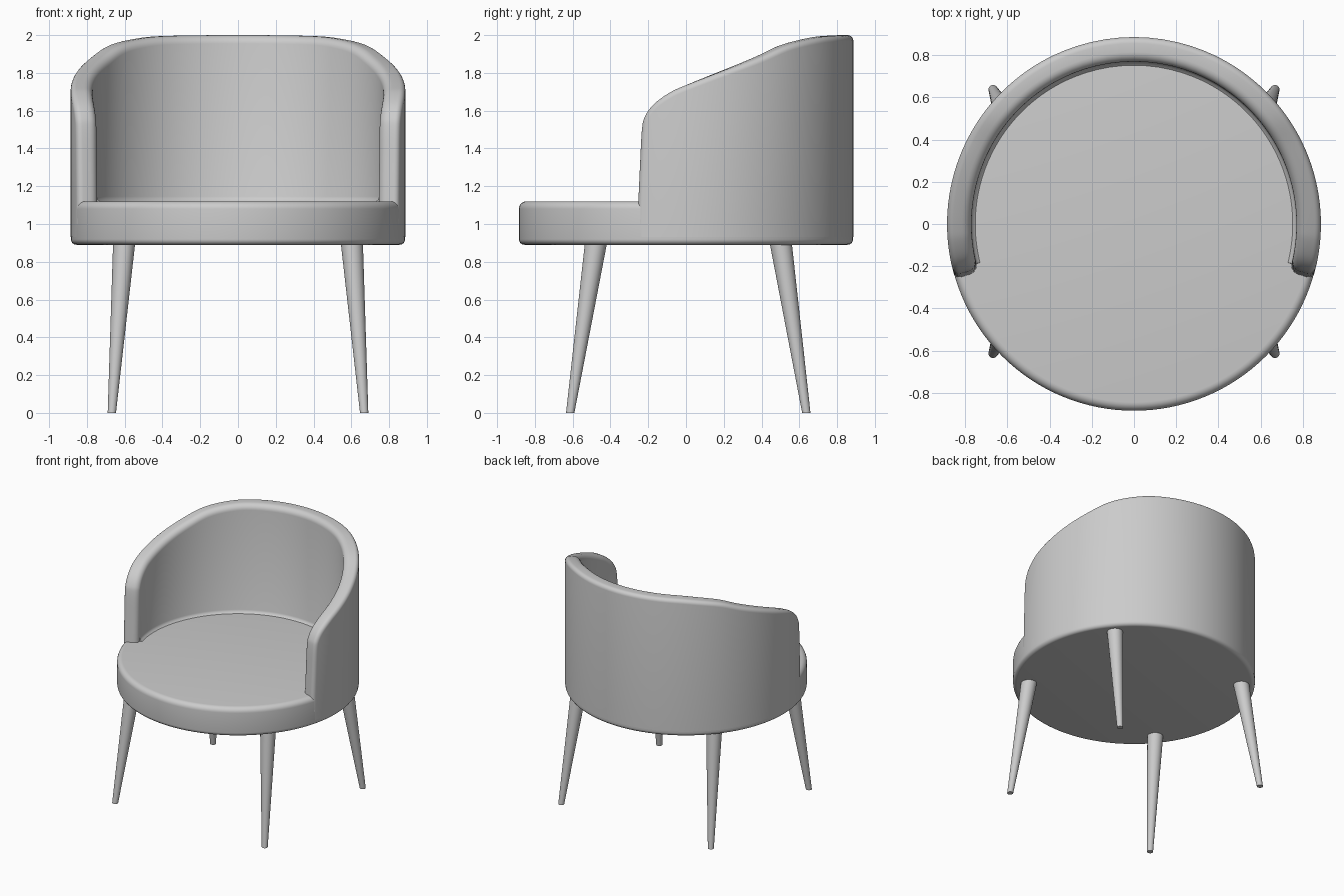
import bpy, bmesh
from math import sin, cos, pi, asin
from mathutils import Vector

if "Cube" in bpy.data.objects:
    bpy.data.objects.remove(bpy.data.objects["Cube"])

R = 0.885        # outer radius of seat and shell
R_IN = 0.77      # inner radius of shell


def finish(name, bm, angle=40):
    bmesh.ops.remove_doubles(bm, verts=bm.verts, dist=1e-5)
    bmesh.ops.recalc_face_normals(bm, faces=bm.faces)
    me = bpy.data.meshes.new(name)
    bm.to_mesh(me)
    bm.free()
    ob = bpy.data.objects.new(name, me)
    bpy.context.collection.objects.link(ob)
    bpy.ops.object.select_all(action='DESELECT')
    ob.select_set(True)
    bpy.context.view_layer.objects.active = ob
    bpy.ops.object.shade_smooth_by_angle(angle=angle * pi / 180)
    return ob


def arc(cx, cy, r, a0, a1, n=6):
    return [(cx + r * cos(a0 + (a1 - a0) * i / n), cy + r * sin(a0 + (a1 - a0) * i / n))
            for i in range(n + 1)]


def smooth_path(pts, n=6):
    # Catmull-Rom through the points
    out = []
    for i in range(len(pts) - 1):
        p0, p1, p2, p3 = (pts[max(i - 1, 0)], pts[i], pts[i + 1], pts[min(i + 2, len(pts) - 1)])
        for k in range(n):
            t = k / n
            out.append(0.5 * (2 * p1 + (p2 - p0) * t + (2 * p0 - 5 * p1 + 4 * p2 - p3) * t * t
                              + (3 * p1 - p0 - 3 * p2 + p3) * t ** 3))
    return out + [pts[-1]]


# Seat: round cushion turned from a profile
profile = [(0, 0.89)] + arc(R - 0.03, 0.92, 0.03, -pi / 2, 0) \
    + arc(R - 0.04, 1.08, 0.04, 0, pi / 2) + [(0, 1.12)]
bm = bmesh.new()
vs = [bm.verts.new((r, 0, z)) for r, z in profile]
es = [bm.edges.new(p) for p in zip(vs, vs[1:])]
bmesh.ops.spin(bm, geom=vs + es, cent=(0, 0, 0), axis=(0, 0, 1), angle=2 * pi, steps=128)
finish("seat", bm)

# Backrest: rounded rim swept along the side outline, with walls dropped to the seat
side = [(-0.264, 1.0), (-0.258, 1.15), (-0.25, 1.32), (-0.24, 1.5), (-0.223, 1.57),
        (-0.175, 1.635), (-0.09, 1.695), (0, 1.735), (0.2, 1.81), (0.4, 1.885),
        (0.55, 1.948), (0.7, 1.984), (0.8, 1.996), (R, 2.0)]
half = [Vector((R * asin(y / R), z)) for y, z in side]
full = half + [Vector((pi * R - p.x, p.y)) for p in reversed(half[:-1])]
path = smooth_path(full)
RO = R + 0.001
section = [(RO - r, d) for r, d in
           [(0.03 * (1 - cos(a)), 0.03 * (1 - sin(a))) for a in [i * pi / 12 for i in range(7)]]]
section += [(R_IN + 0.045 * (1 - sin(a)), 0.045 * (1 - cos(a)))
            for a in [i * pi / 12 for i in range(7)]]
bm = bmesh.new()
rows = []
for i, p in enumerate(path):
    t = (path[min(i + 1, len(path) - 1)] - path[max(i - 1, 0)]).normalized()
    n = Vector((t.y, -t.x))          # points into the wall
    ring = [(r, p + n * d) for r, d in section]
    first, last = ring[0][1], ring[-1][1]
    ring.insert(0, (RO, Vector((first.x, 0.93))))
    for r, z in ((R_IN, 1.145), (R_IN - 0.006, 1.128), (R_IN - 0.025, 1.115), (R_IN, 0.93)):
        ring.append((r, Vector((last.x, min(z, last.y)))))
    rows.append([bm.verts.new((r * cos(q.x / R), r * sin(q.x / R), q.y)) for r, q in ring])
for a, b in zip(rows, rows[1:]):
    for k in range(len(a) - 1):
        bm.faces.new((a[k], a[k + 1], b[k + 1], b[k]))
finish("backrest", bm, 50)

# Legs: splayed, tapered, with level ends
for side_name, sx in (("left", -1), ("right", 1)):
    for name, y_foot, y_top in (("front", -0.613, -0.475), ("back", 0.637, 0.5)):
        bm = bmesh.new()
        bmesh.ops.create_cone(bm, cap_ends=True, segments=32, radius1=0.022,
                              radius2=0.059, depth=0.91)
        for v in bm.verts:
            top = v.co.z > 0
            v.co.x += sx * (0.602 if top else 0.668)
            v.co.y += y_top if top else y_foot
            v.co.z = 0.91 if top else 0
        finish(name + "_leg_" + side_name, bm)
